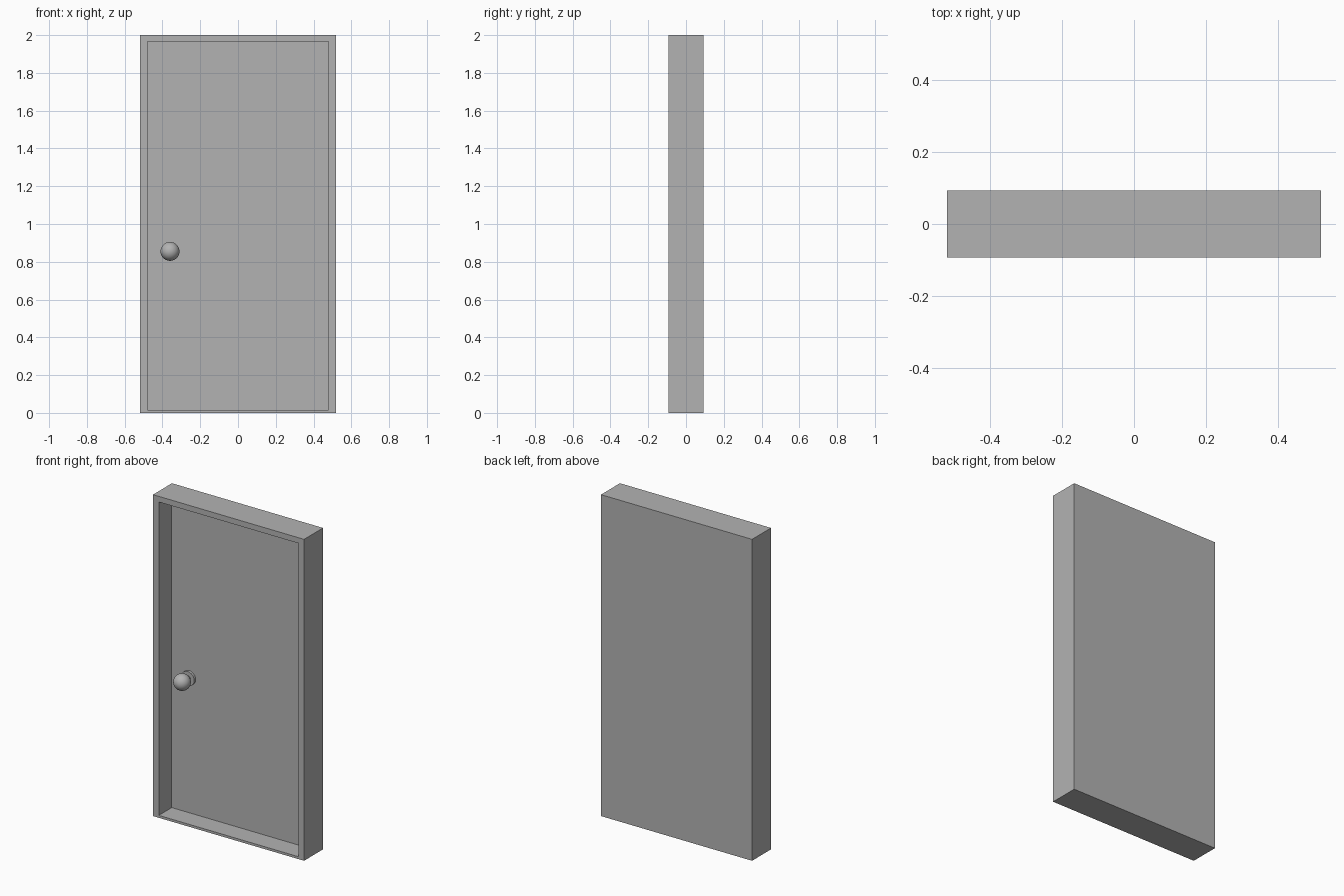
import bpy
import bmesh
import math
from mathutils import Matrix, Vector

old = bpy.data.objects.get("Cube")
if old:
    bpy.data.objects.remove(old, do_unlink=True)

grey = bpy.data.materials.new("plain grey")
grey.use_nodes = True
COLOUR = (0.45, 0.45, 0.45, 1)
grey.diffuse_color = COLOUR
grey.node_tree.nodes["Principled BSDF"].inputs["Base Color"].default_value = COLOUR

HALF_W, HALF_D, HEIGHT = 0.52, 0.093, 2.0
OPENING, TOP, SILL = 0.48, 1.965, 0.015
PANEL_Y = 0.034


def finish(name, bm):
    mesh = bpy.data.meshes.new(name)
    bmesh.ops.recalc_face_normals(bm, faces=bm.faces[:])
    bm.to_mesh(mesh)
    bm.free()
    mesh.materials.append(grey)
    obj = bpy.data.objects.new(name, mesh)
    bpy.context.collection.objects.link(obj)
    return obj


# Door slab with a recessed front: inset the front face and push it back
bm = bmesh.new()
bmesh.ops.create_cube(bm, size=1)
for v in bm.verts:
    v.co = Vector((v.co.x * 2 * HALF_W, v.co.y * 2 * HALF_D, (v.co.z + 0.5) * HEIGHT))
bm.normal_update()
front = min(bm.faces, key=lambda f: f.normal.y)
bmesh.ops.inset_individual(bm, faces=[front], thickness=0.03)
for v in front.verts:
    v.co.x = math.copysign(OPENING, v.co.x)
    v.co.z = TOP if v.co.z > HEIGHT / 2 else SILL
panel = bmesh.ops.extrude_discrete_faces(bm, faces=[front])["faces"][0]
for v in panel.verts:
    v.co.y = PANEL_Y
finish("door_and_frame", bm)


# Round knob: rose plate, neck and ball turned as one profile
def turned(name, profile, location, steps=32):
    bm = bmesh.new()
    verts = [bm.verts.new((r, 0, h)) for r, h in profile]
    edges = [bm.edges.new(pair) for pair in zip(verts, verts[1:])]
    bmesh.ops.spin(bm, geom=verts + edges, cent=(0, 0, 0), axis=(0, 0, 1),
                   angle=math.tau, steps=steps)
    bmesh.ops.remove_doubles(bm, verts=bm.verts[:], dist=0.0001)
    bm.transform(Matrix.Translation(location) @ Matrix.Rotation(math.pi / 2, 4, "X"))
    obj = finish(name, bm)
    bpy.ops.object.select_all(action="DESELECT")
    obj.select_set(True)
    bpy.context.view_layer.objects.active = obj
    bpy.ops.object.shade_smooth_by_angle(angle=math.radians(40))
    return obj


BALL, REACH = 0.05, 0.07
angles = [math.radians(156 - 156 * i / 14) for i in range(15)]
ball = [(BALL * math.sin(a), REACH + BALL * math.cos(a)) for a in angles]
turned("door_knob", [(0.045, 0), (0.045, 0.015), (0.02, 0.015)] + ball,
       (-0.36, PANEL_Y, 0.855))
